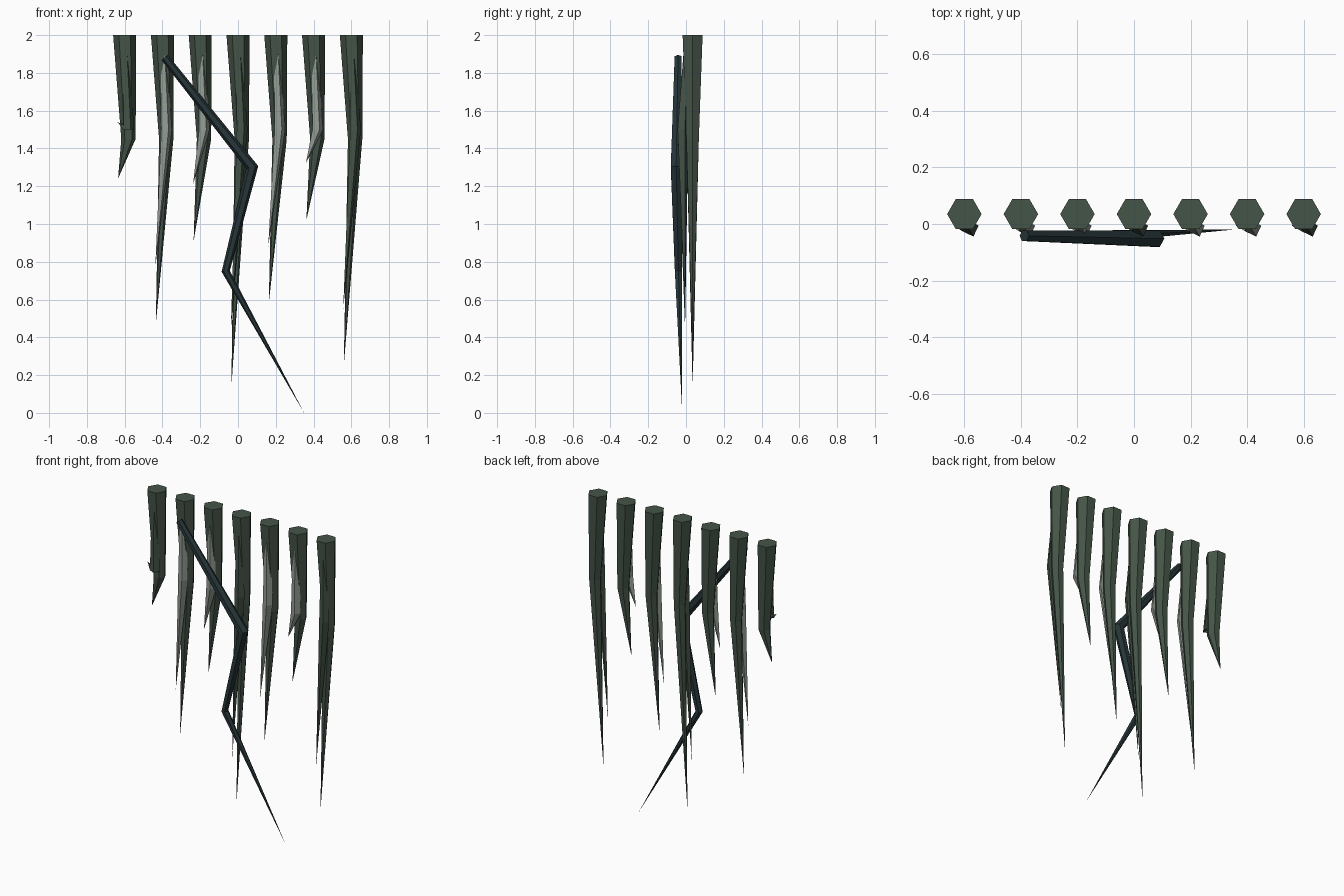
import bpy, bmesh, math
from mathutils import Vector

cube = bpy.data.objects.get("Cube")
if cube:
    bpy.data.objects.remove(cube)


def material(name, rgb):
    m = bpy.data.materials.new(name)
    m.use_nodes = True
    m.diffuse_color = (*rgb, 1)
    m.node_tree.nodes["Principled BSDF"].inputs["Base Color"].default_value = (*rgb, 1)
    return m


moss = material("dark moss green", (0.06, 0.09, 0.065))
pale = material("pale grey green", (0.3, 0.34, 0.3))
slate = material("dark slate", (0.02, 0.036, 0.04))


def tapered_tube(name, stations, sides, mat, turn=0.0, mitre=False):
    """Sweep a polygon through (point, radius) stations; the last one is a tip."""
    pts = [Vector(p) for p, r in stations]
    bm = bmesh.new()
    rings = []
    for i, (p, r) in enumerate(stations[:-1]):
        axis_x, axis_y = Vector((1, 0, 0)), Vector((0, 1, 0))
        if mitre:
            d = (pts[i + 1] - pts[i]).normalized()
            if i:
                d += (pts[i] - pts[i - 1]).normalized()
            axis_x = axis_y.cross(-d).normalized()
            axis_x *= math.copysign(1, axis_x.x)
        angles = [turn + math.tau * k / sides for k in range(sides)]
        rings.append([bm.verts.new(pts[i] + r * (math.cos(a) * axis_x + math.sin(a) * axis_y))
                      for a in angles])
    tip = bm.verts.new(pts[-1])
    bm.faces.new(rings[0])
    for k in range(sides):
        n = (k + 1) % sides
        for a, b in zip(rings, rings[1:]):
            bm.faces.new((a[k], b[k], b[n], a[n]))
        bm.faces.new((rings[-1][k], tip, rings[-1][n]))
    bmesh.ops.recalc_face_normals(bm, faces=bm.faces)
    mesh = bpy.data.meshes.new(name)
    bm.to_mesh(mesh)
    bm.free()
    mesh.materials.append(mat)
    obj = bpy.data.objects.new(name, mesh)
    bpy.context.collection.objects.link(obj)
    return obj


# Hanging strands, each with a thinner sliver along its front
tips = [(-0.635, 1.24), (-0.435, 0.47), (-0.235, 0.91), (-0.035, 0.14),
        (0.163, 0.58), (0.362, 1.02), (0.56, 0.25)]
for i, (tip_x, tip_z) in enumerate(tips):
    x = (i - 3) * 0.2
    tapered_tube(f"strand_{i + 1}",
                 [((x, 0.035, 2), 0.061), ((x + 0.02, 0.035, 1.45), 0.038),
                  ((tip_x, 0.035, tip_z), 0)], 6, moss)
    tapered_tube(f"sliver_{i + 1}",
                 [((x + 0.005, 0.005, 1.95), 0.016), ((x + 0.022, -0.016, 1.5), 0.03),
                  ((tip_x - 0.003, -0.005, tip_z + 0.3), 0)], 4,
                 pale if i in (1, 2, 4, 5) else moss, math.radians(20))

# Crooked vine crossing in front
tapered_tube("crooked_vine",
             [((-0.388, -0.042, 1.882), 0.021), ((0.075, -0.052, 1.3), 0.033),
              ((-0.065, -0.04, 0.75), 0.022), ((0.35, -0.02, 0), 0)],
             6, slate, mitre=True)
